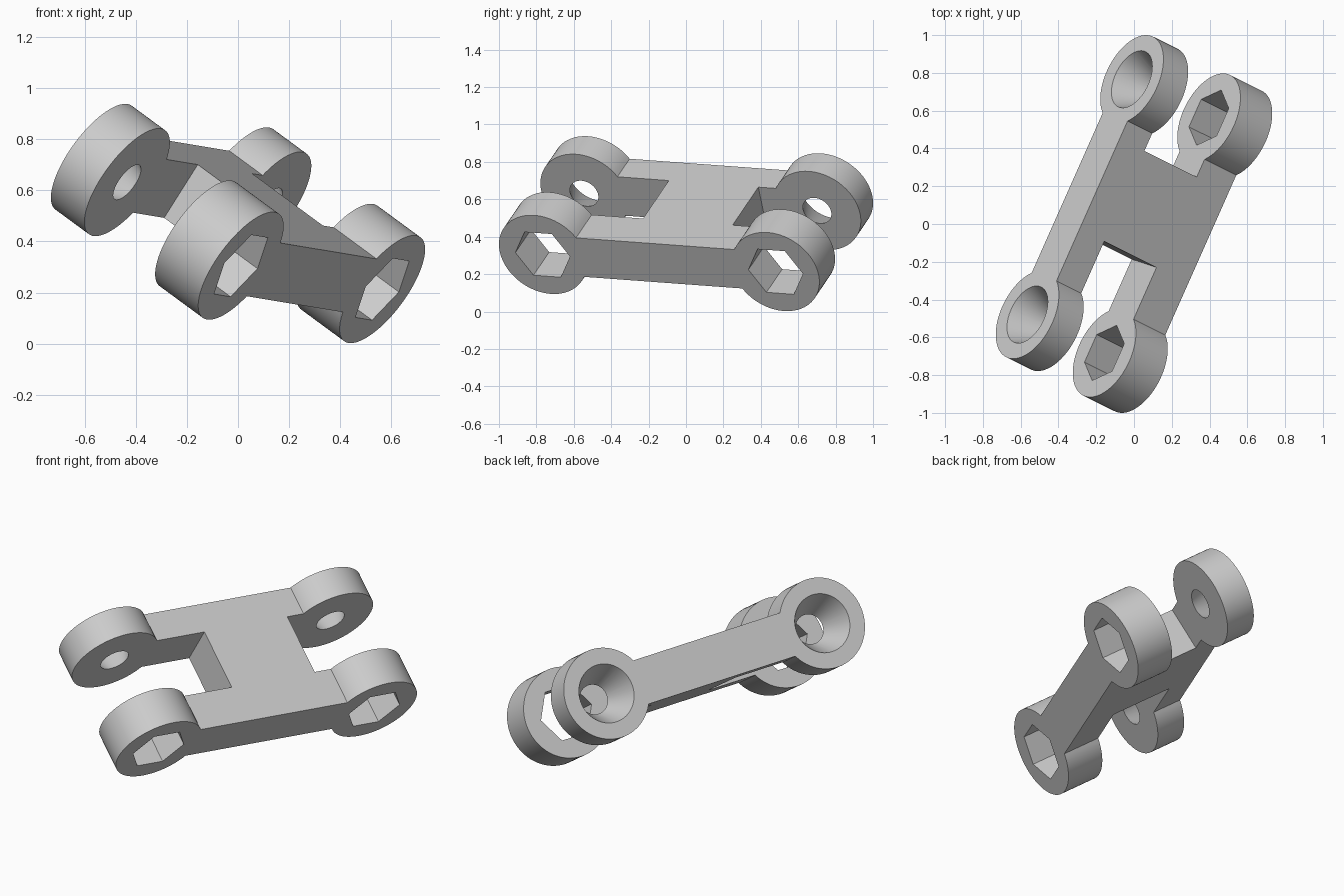
import bpy
import bmesh
from math import pi, asin, cos, sin
from mathutils import Matrix, Vector

if "Cube" in bpy.data.objects:
    bpy.data.objects.remove(bpy.data.objects["Cube"])

# Main dimensions: x runs along the link, y through its thickness, z along the pins
REACH = 0.683      # pin distance from the middle
R = 0.252          # eye radius
HALF = 0.125       # half thickness of the bars
HEX_IN, HEX_OUT = 0.16, 0.385
SINK_IN, SINK_OUT = -0.21, -0.385

# Tilted frame of the whole link
along = Vector((0.405, 0.912, -0.067)).normalized()
pin = Vector((0.75, -0.37, -0.55))
pin = (pin - along * pin.dot(along)).normalized()
up = pin.cross(along)
FRAME = Matrix.Translation((0, 0, 0.47)) @ Matrix((along, up, pin)).transposed().to_4x4()

steel = bpy.data.materials.new("light_grey")
steel.use_nodes = True
grey = (0.6, 0.6, 0.6, 1)
steel.diffuse_color = grey
steel.node_tree.nodes["Principled BSDF"].inputs["Base Color"].default_value = grey


def make(name, bm):
    bmesh.ops.recalc_face_normals(bm, faces=bm.faces)
    mesh = bpy.data.meshes.new(name)
    bm.to_mesh(mesh)
    bm.free()
    mesh.materials.append(steel)
    obj = bpy.data.objects.new(name, mesh)
    bpy.context.collection.objects.link(obj)
    obj.matrix_world = FRAME
    return obj


def prism(name, outline, z0, z1):
    bm = bmesh.new()
    face = bm.faces.new([bm.verts.new((x, y, z0)) for x, y in outline])
    new = bmesh.ops.extrude_face_region(bm, geom=[face])["geom"]
    verts = [v for v in new if isinstance(v, bmesh.types.BMVert)]
    bmesh.ops.translate(bm, verts=verts, vec=(0, 0, z1 - z0))
    return make(name, bm)


def cutter(name, x, sides, r0, r1, z0, z1):
    bm = bmesh.new()
    bmesh.ops.create_cone(bm, cap_ends=True, segments=sides, radius1=r0, radius2=r1, depth=z1 - z0)
    # Put a corner on the long axis of the link
    first = min((v.co for v in bm.verts), key=lambda c: (round(abs(c.y), 4), c.x))
    if abs(first.y) > 0.001:
        bmesh.ops.rotate(bm, verts=bm.verts, matrix=Matrix.Rotation(pi / sides, 3, "Z"))
    bmesh.ops.translate(bm, verts=bm.verts, vec=(x, 0, (z0 + z1) / 2))
    obj = make(name, bm)
    obj.hide_render = True
    return obj


def cut(obj, tools):
    for tool in tools:
        mod = obj.modifiers.new("hole", "BOOLEAN")
        mod.operation = "DIFFERENCE"
        mod.solver = "EXACT"
        mod.object = tool
    bpy.context.view_layer.update()
    graph = bpy.context.evaluated_depsgraph_get()
    mesh = bpy.data.meshes.new_from_object(obj.evaluated_get(graph))
    obj.modifiers.clear()
    obj.data = mesh
    for tool in tools:
        bpy.data.objects.remove(tool)


def smooth(obj):
    bpy.ops.object.select_all(action="DESELECT")
    obj.select_set(True)
    bpy.context.view_layer.objects.active = obj
    bpy.ops.object.shade_smooth_by_angle(angle=pi / 7)


# Bar outline with a round eye at each end
start = pi - asin(HALF / R)
steps = 72
arc = [start - 2 * start * i / steps for i in range(steps + 1)]
right_eye = [(REACH + R * cos(a), R * sin(a)) for a in arc]
outline = right_eye + [(-x, -y) for x, y in right_eye]

# Bar with hexagonal nut sockets
nut_bar = prism("nut_bar", outline, HEX_IN, HEX_OUT)
cut(nut_bar, [cutter("socket_cutter", s * REACH, 6, 0.16, 0.16, HEX_IN - 0.05, HEX_OUT + 0.05)
              for s in (-1, 1)])

# Bar with conical bolt holes, wide on the outside
bolt_bar = prism("bolt_bar", outline, SINK_OUT, SINK_IN)
wide, narrow, extra = 0.163, 0.082, 0.02
grow = (wide - narrow) / (SINK_IN - SINK_OUT) * extra
cut(bolt_bar, [cutter("cone_cutter", s * REACH, 64, wide + grow, narrow - grow,
                      SINK_OUT - extra, SINK_IN + extra) for s in (-1, 1)])

# Web joining the two bars
web = [(-0.163, -HALF), (0.362, -HALF), (0.362, HALF), (-0.163, HALF)]
prism("centre_web", web, SINK_IN, HEX_IN)

for bar in (nut_bar, bolt_bar):
    smooth(bar)
